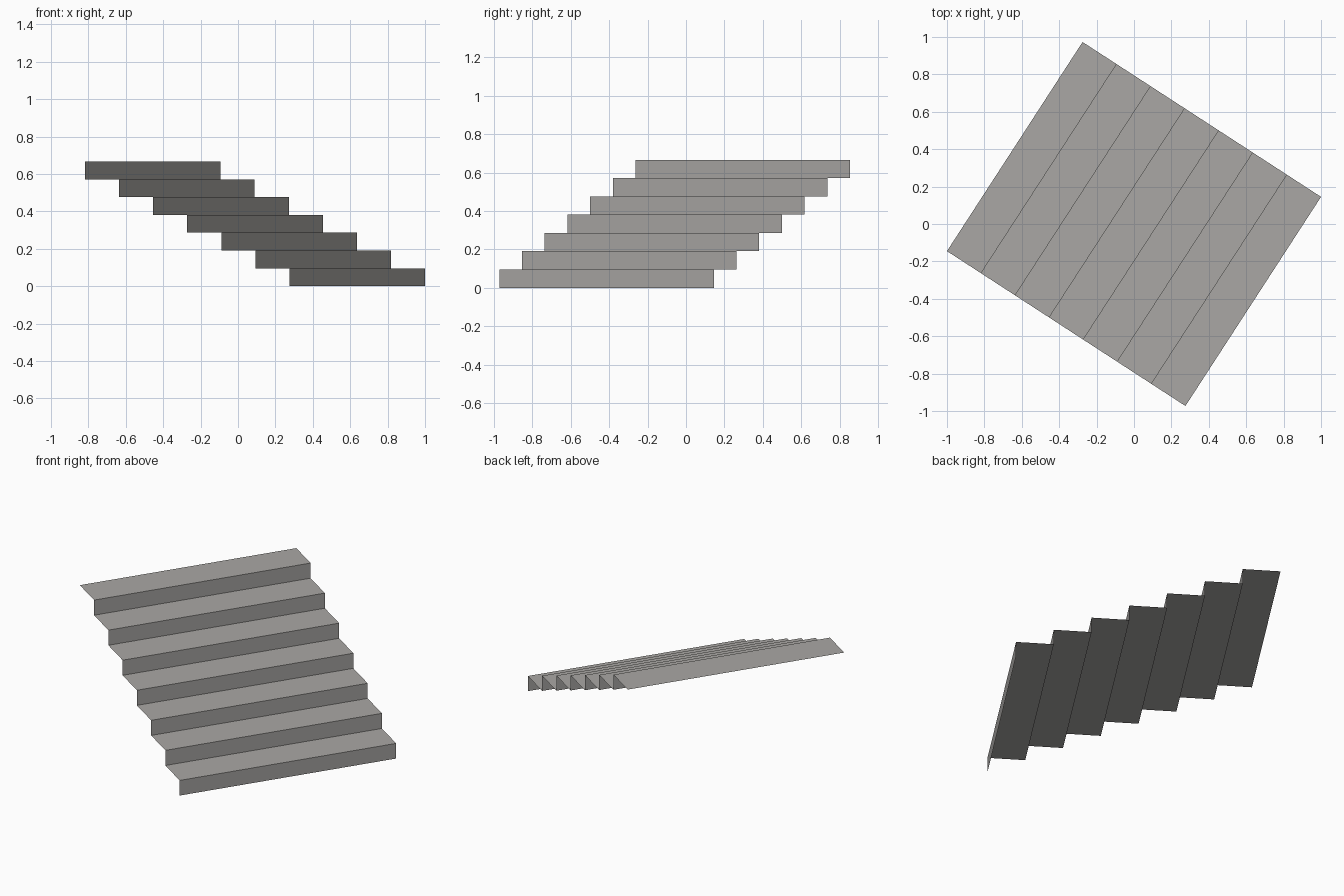
import bpy, bmesh
from mathutils import Vector

if "Cube" in bpy.data.objects:
    bpy.data.objects.remove(bpy.data.objects["Cube"])

STEPS = 7
RISE = 0.667 / STEPS
WIDTH = Vector((0.725, 1.118, 0))      # along each step
RUN = Vector((-1.275, 0.828, 0))       # whole flight, low to high
START = -(WIDTH + RUN) / 2             # plan is centred on the origin

grey = bpy.data.materials.new("warm grey")
grey.diffuse_color = (0.40, 0.39, 0.375, 1)
grey.use_nodes = True
grey.node_tree.nodes["Principled BSDF"].inputs["Base Color"].default_value = grey.diffuse_color

# Zigzag profile: riser then tread, as an open sheet
profile = [START.copy()]
for i in range(STEPS):
    for run, rise in ((i, i + 1), (i + 1, i + 1)):
        profile.append(START + RUN * run / STEPS + Vector((0, 0, RISE * rise)))

# Sweep the profile across the step width
bm = bmesh.new()
near = [bm.verts.new(p) for p in profile]
far = [bm.verts.new(p + WIDTH) for p in profile]
for i in range(len(profile) - 1):
    bm.faces.new((near[i], far[i], far[i + 1], near[i + 1]))

mesh = bpy.data.meshes.new("stair_flight")
bm.to_mesh(mesh)
bm.free()
mesh.materials.append(grey)
stairs = bpy.data.objects.new("stair_flight", mesh)
bpy.context.collection.objects.link(stairs)
